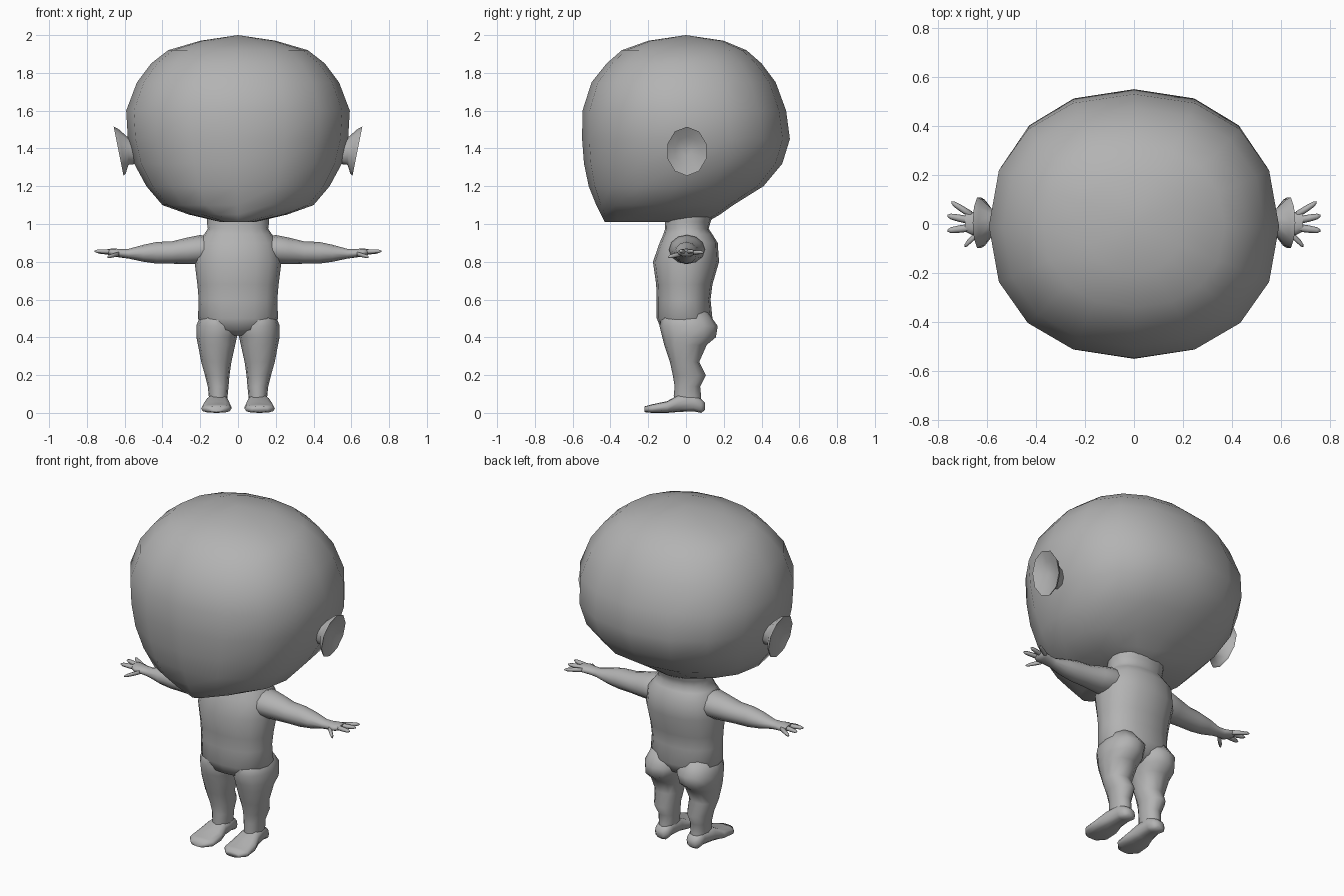
import bpy
import bmesh
import math
from mathutils import Vector

cube = bpy.data.objects.get("Cube")
if cube:
    bpy.data.objects.remove(cube)

# One plain grey for the whole figure
GREY = (0.45, 0.45, 0.45, 1.0)
skin = bpy.data.materials.new("plain grey")
skin.use_nodes = True
skin.diffuse_color = GREY
for node in skin.node_tree.nodes:
    if node.type == "BSDF_PRINCIPLED":
        node.inputs["Base Color"].default_value = GREY


def rounded(value, power):
    """Soften a sine or cosine into a squarer oval."""
    return math.copysign(abs(value) ** power, value)


def finish(name, bm):
    """Weld, orient and shade a part, then place it in the scene."""
    bmesh.ops.remove_doubles(bm, verts=bm.verts, dist=0.0002)
    bmesh.ops.recalc_face_normals(bm, faces=bm.faces)
    mesh = bpy.data.meshes.new(name)
    bm.to_mesh(mesh)
    bm.free()
    for face in mesh.polygons:
        face.use_smooth = True
    mesh.set_sharp_from_angle(angle=math.radians(75))
    mesh.materials.append(skin)
    part = bpy.data.objects.new(name, mesh)
    bpy.context.collection.objects.link(part)
    return part


def skin_rings(name, rings):
    """Join rings of points with quads and close both ends."""
    bm = bmesh.new()
    loops = [[bm.verts.new(point) for point in ring] for ring in rings]
    count = len(loops[0])
    for lower, upper in zip(loops, loops[1:]):
        for i in range(count):
            j = (i + 1) % count
            bm.faces.new((lower[i], lower[j], upper[j], upper[i]))
    bm.faces.new(loops[0])
    bm.faces.new(loops[-1])
    return finish(name, bm)


def loft(name, axis, sections, sides=12, power=1.0, side=1):
    """Oval sections (position, a_min, a_max, b_min, b_max) along an axis."""
    rings = []
    for pos, a0, a1, b0, b1 in sections:
        ring = []
        for i in range(sides):
            t = math.tau * i / sides
            a = (a0 + a1) / 2 + (a1 - a0) / 2 * rounded(math.cos(t), power)
            b = (b0 + b1) / 2 + (b1 - b0) / 2 * rounded(math.sin(t), power)
            point = {"x": (pos, a, b), "y": (a, pos, b), "z": (a, b, pos)}[axis]
            ring.append(Vector((point[0] * side, point[1], point[2])))
        rings.append(ring)
    return skin_rings(name, rings)


def symmetric(rows):
    """Expand (height, half_width, front, back) rows to loft sections."""
    return [(z, -w, w, front, back) for z, w, front, back in rows]


# Large rounded head with a flat underside at the chin
loft("head", "z", symmetric([
    (1.01, .09, -.43, .11),
    (1.05, .26, -.45, .18),
    (1.1, .40, -.475, .25),
    (1.2, .485, -.515, .41),
    (1.32, .55, -.54, .51),
    (1.45, .583, -.55, .55),
    (1.6, .592, -.548, .53),
    (1.75, .535, -.50, .475),
    (1.85, .46, -.42, .40),
    (1.92, .37, -.34, .32),
    (1.97, .2, -.2, .2),
    (2, 0, 0, 0),
]), sides=16, power=.9)

# Torso with neck and pelvis
loft("torso", "z", symmetric([
    (.41, .05, -.07, .05),
    (.44, .16, -.13, .11),
    (.5, .212, -.155, .14),
    (.6, .208, -.155, .13),
    (.68, .215, -.158, .14),
    (.8, .23, -.175, .175),
    (.9, .215, -.14, .168),
    (.945, .18, -.12, .14),
    (.975, .16, -.11, .12),
    (1.01, .165, -.11, .13),
    (1.07, .16, -.10, .15),
]), sides=16, power=.9)


def build_leg(label, side):
    # Leg, including the buttock and calf
    loft(label + "_leg", "z", [
        (.04, .06, .15, -.06, .08),
        (.09, .055, .155, -.065, .08),
        (.14, .05, .16, -.06, .075),
        (.2, .045, .175, -.07, .105),
        (.27, .035, .195, -.085, .07),
        (.36, .015, .212, -.115, .11),
        (.4, .006, .22, -.125, .158),
        (.46, -.01, .221, -.14, .168),
        (.54, .03, .19, -.12, .11),
    ], side=side, power=.92)
    # Foot, from toes to heel
    loft(label + "_foot", "y", [
        (-.22, .07, .16, .004, .034),
        (-.18, .035, .195, 0, .045),
        (-.1, .035, .19, 0, .062),
        (-.04, .05, .17, .005, .095),
        (.04, .055, .155, .008, .1),
        (.08, .06, .15, 0, .075),
        (.1, .08, .13, .015, .055),
    ], side=side, power=.75)


def build_arm(label, side):
    # Arm, wrist and palm
    loft(label + "_arm", "x", [
        (.1, -.07, .09, .81, .92),
        (.2, -.09, .1, .787, .942),
        (.27, -.075, .085, .787, .928),
        (.35, -.065, .07, .79, .908),
        (.43, -.06, .062, .79, .905),
        (.5, -.055, .055, .8, .89),
        (.58, -.034, .036, .817, .868),
        (.62, -.035, .038, .822, .868),
        (.66, -.045, .05, .828, .87),
        (.69, -.03, .045, .838, .868),
    ], side=side)
    # Fingers and thumb: root and tip as (x, y, z)
    digits = {
        "little_finger": ((.66, .035, .85), (.745, .088, .85)),
        "middle_finger": ((.67, .015, .853), (.76, .033, .856)),
        "index_finger": ((.67, -.015, .853), (.76, -.027, .856)),
        "thumb": ((.63, -.03, .842), (.692, -.09, .825)),
    }
    for digit, (root, tip) in digits.items():
        root, tip = Vector(root), Vector(tip)
        sections = []
        for along, radius in ((0, .016), (.5, .015), (.85, .012), (1, .005)):
            p = root.lerp(tip, along)
            sections.append((p.x, p.y - radius, p.y + radius,
                             p.z - radius * .8, p.z + radius * .8))
        loft(label + "_" + digit, "x", sections, sides=6, side=side)


def build_ear(label, side):
    # Flared cup: stem, tilted rim, hollow middle
    rings = []
    for x, size, tilt in ((.52, .5, 0), (.58, .55, 0), (.615, .92, .02),
                          (.632, 1, .026), (.612, .6, .012), (.6, .2, 0)):
        ring = []
        for i in range(10):
            t = math.tau * (i + .5) / 10
            ring.append(Vector((side * (x + tilt * math.sin(t)),
                                .005 + .108 * size * math.cos(t),
                                1.385 + .13 * size * math.sin(t))))
        rings.append(ring)
    skin_rings(label + "_ear", rings)


for label, side in (("left", 1), ("right", -1)):
    build_leg(label, side)
    build_arm(label, side)
    build_ear(label, side)
